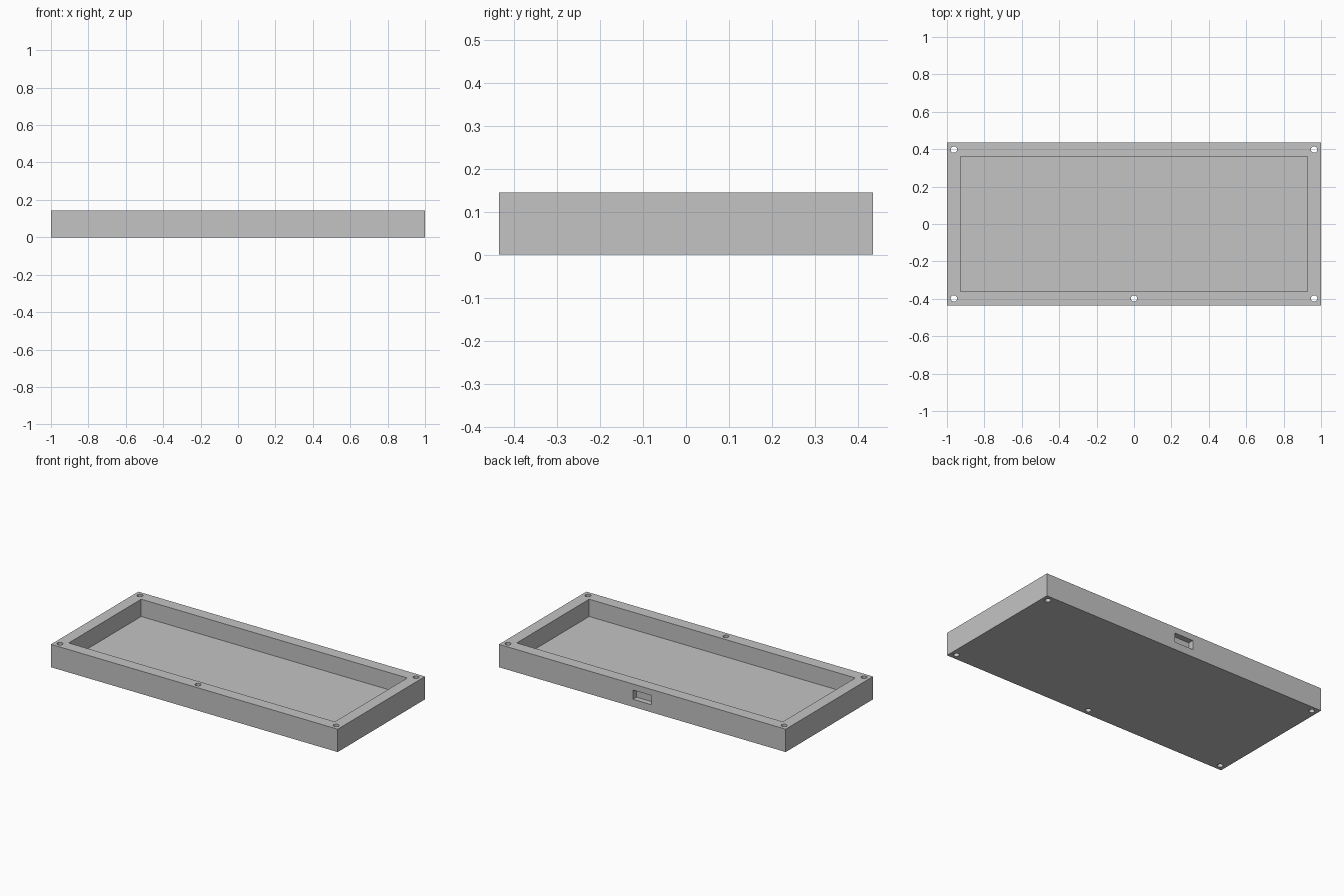
import bpy

cube = bpy.data.objects.get("Cube")
if cube:
    bpy.data.objects.remove(cube, do_unlink=True)

W, D, H = 2.0, 0.87, 0.144        # outer size of the tray
CAVITY_X, CAVITY_Y = 0.928, 0.361  # half size of the recess
FLOOR = 0.035                      # height of the recess floor
HOLE_X, HOLE_Y, HOLE_R = 0.963, 0.398, 0.017

grey = bpy.data.materials.new("light grey")
grey.use_nodes = True
colour = (0.55, 0.55, 0.55, 1)
grey.diffuse_color = colour
grey.node_tree.nodes["Principled BSDF"].inputs["Base Color"].default_value = colour


def box(name, x, y, z):
    """Box spanning the given (low, high) ranges."""
    spans = (x, y, z)
    bpy.ops.mesh.primitive_cube_add(size=1, location=[(a + b) / 2 for a, b in spans])
    ob = bpy.context.object
    ob.name = name
    ob.scale = [b - a for a, b in spans]
    bpy.ops.object.transform_apply(location=True, rotation=False, scale=True)
    ob.data.materials.append(grey)
    return ob


def screw_hole(x, y):
    bpy.ops.mesh.primitive_cylinder_add(vertices=32, radius=HOLE_R, depth=H * 2,
                                        location=(x, y, H / 2))
    ob = bpy.context.object
    ob.name = "screw_hole_cutter"
    ob.data.materials.append(grey)
    return ob


def cut(target, cutter):
    """Subtract the cutter from the target and remove the cutter."""
    cutter.hide_render = True
    mod = target.modifiers.new("cut", "BOOLEAN")
    mod.operation = "DIFFERENCE"
    mod.solver = "EXACT"
    mod.object = cutter
    bpy.context.view_layer.objects.active = target
    bpy.ops.object.modifier_apply(modifier=mod.name)
    bpy.data.objects.remove(cutter, do_unlink=True)


# Tray body
tray = box("tray", (-W / 2, W / 2), (-D / 2, D / 2), (0, H))

# Open recess in the top
cut(tray, box("recess_cutter", (-CAVITY_X, CAVITY_X), (-CAVITY_Y, CAVITY_Y), (FLOOR, H * 2)))

# Shallow pocket in the middle of the back wall
cut(tray, box("pocket_cutter", (-0.065, 0.065), (D / 2 - 0.035, D / 2 + 0.1), (0.048, 0.106)))

# Through holes at the corners and the middle of the front rim
corners = [(sx * HOLE_X, sy * HOLE_Y) for sx in (-1, 1) for sy in (-1, 1)]
for x, y in corners + [(0, -HOLE_Y)]:
    cut(tray, screw_hole(x, y))
